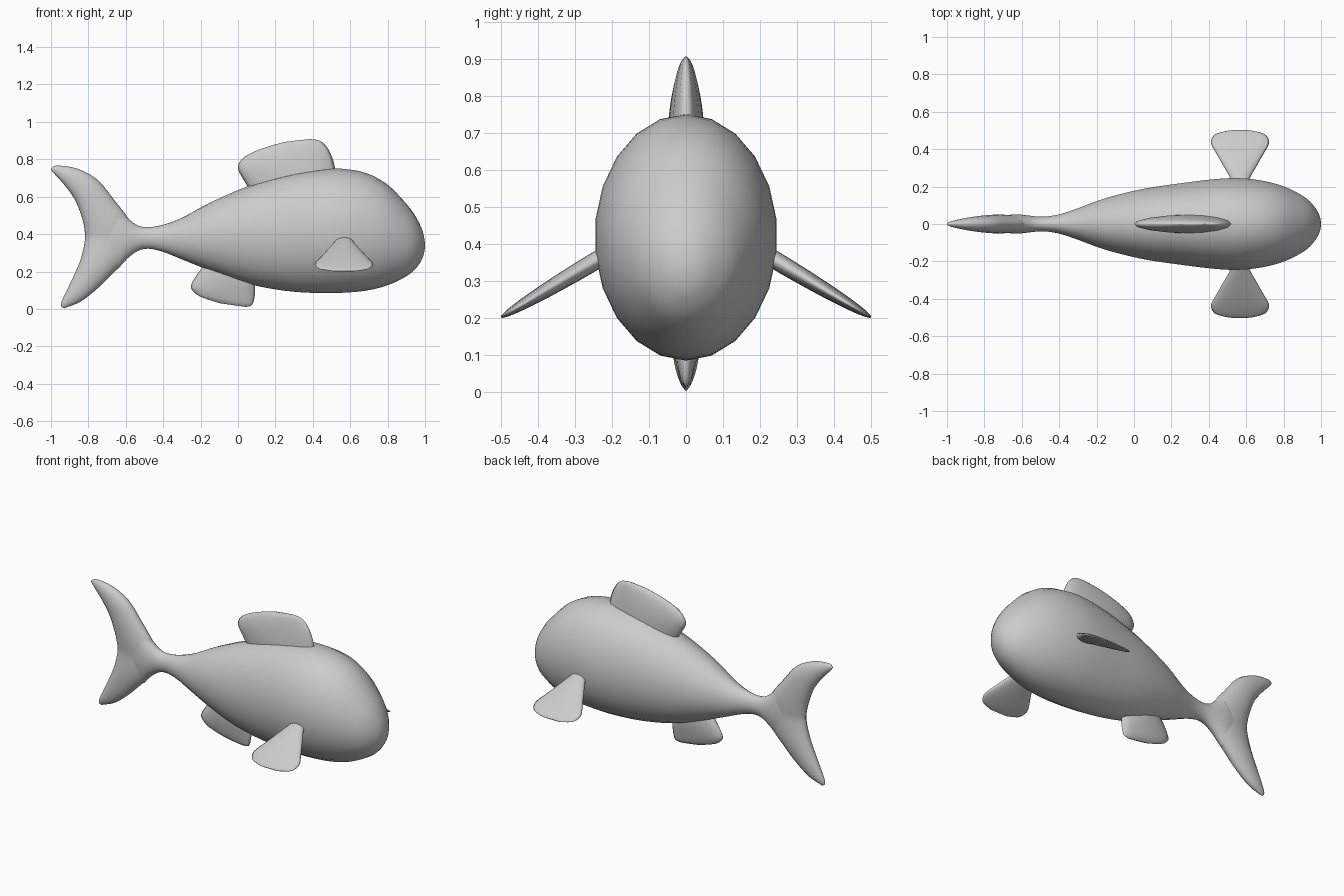
import bpy, bmesh, math
from mathutils import Vector, Matrix


def catmull(a, b, c, d, t):
    return 0.5 * (2*b + (c - a)*t + (2*a - 5*b + 4*c - d)*t*t + (3*b - a - 3*c + d)*t**3)


def loft(name, sections, sides=20, steps=3, frame=None):
    """Smooth loft of elliptical sections (x1, z1, x2, z2, half thickness in y)."""
    frame = frame or Matrix.Identity(4)
    rows = []
    for i in range(len(sections) - 1):
        quad = [sections[max(0, min(len(sections) - 1, i + k))] for k in (-1, 0, 1, 2)]
        for s in range(steps):
            rows.append([catmull(*v, s / steps) for v in zip(*quad)])
    rows.append(sections[-1])
    bm = bmesh.new()
    rings = []
    for x1, z1, x2, z2, w in rows:
        p, q = Vector((x1, 0, z1)), Vector((x2, 0, z2))
        ring = []
        for k in range(sides):
            a = math.tau * k / sides
            co = (p + q)/2 + (p - q)/2 * math.cos(a) + Vector((0, w * math.sin(a), 0))
            ring.append(bm.verts.new(frame @ co))
        rings.append(ring)
    for r0, r1 in zip(rings, rings[1:]):
        for k in range(sides):
            n = (k + 1) % sides
            bm.faces.new((r0[k], r0[n], r1[n], r1[k]))
    bm.faces.new(rings[0])
    bm.faces.new(rings[-1])
    bmesh.ops.recalc_face_normals(bm, faces=bm.faces)
    me = bpy.data.meshes.new(name)
    bm.to_mesh(me)
    bm.free()
    for f in me.polygons:
        f.use_smooth = True
    ob = bpy.data.objects.new(name, me)
    bpy.context.collection.objects.link(ob)
    return ob


# Body: x, top, bottom, half width; runs on into the middle of the tail
body = [(-0.80, 0.43, 0.34, 0.015), (-0.74, 0.52, 0.25, 0.038), (-0.66, 0.555, 0.205, 0.05),
        (-0.60, 0.495, 0.262, 0.05), (-0.54, 0.448, 0.308, 0.043), (-0.48, 0.437, 0.322, 0.04),
        (-0.40, 0.45, 0.305, 0.052), (-0.30, 0.487, 0.265, 0.085), (-0.15, 0.568, 0.205, 0.14),
        (0.05, 0.655, 0.135, 0.19), (0.25, 0.717, 0.097, 0.22), (0.42, 0.746, 0.085, 0.241),
        (0.55, 0.75, 0.086, 0.248), (0.68, 0.728, 0.097, 0.235), (0.79, 0.672, 0.123, 0.207),
        (0.88, 0.585, 0.163, 0.165), (0.94, 0.51, 0.205, 0.123), (0.98, 0.435, 0.258, 0.07),
        (0.995, 0.385, 0.30, 0.035), (1.0, 0.345, 0.335, 0.003)]
loft("body", [(x, t, x, b, w) for x, t, b, w in body], 22)

# Forked tail: leading and trailing edge points from upper to lower tip
loft("tail_fin", [
    (-0.985, 0.763, -0.998, 0.752, 0.004), (-0.955, 0.766, -0.993, 0.735, 0.015),
    (-0.86, 0.75, -0.93, 0.665, 0.033), (-0.75, 0.69, -0.87, 0.58, 0.045),
    (-0.66, 0.58, -0.832, 0.48, 0.05), (-0.58, 0.475, -0.82, 0.42, 0.05),
    (-0.54, 0.38, -0.818, 0.38, 0.047),
    (-0.58, 0.285, -0.825, 0.33, 0.05), (-0.66, 0.20, -0.843, 0.26, 0.05),
    (-0.75, 0.11, -0.877, 0.18, 0.042), (-0.84, 0.04, -0.915, 0.10, 0.03),
    (-0.91, 0.011, -0.945, 0.035, 0.014), (-0.93, 0.003, -0.945, 0.012, 0.004)], 16)

# Dorsal fin
loft("dorsal_fin", [
    (0.08, 0.61, 0.54, 0.65, 0.05), (0.03, 0.69, 0.522, 0.74, 0.049),
    (0.0, 0.75, 0.507, 0.80, 0.043), (0.02, 0.80, 0.485, 0.85, 0.034),
    (0.08, 0.838, 0.455, 0.887, 0.024), (0.16, 0.868, 0.425, 0.903, 0.015),
    (0.25, 0.893, 0.38, 0.908, 0.004)], 16)

# Anal fin
loft("anal_fin", [
    (-0.16, 0.26, 0.09, 0.19, 0.045), (-0.215, 0.19, 0.092, 0.11, 0.04),
    (-0.25, 0.13, 0.088, 0.06, 0.03), (-0.243, 0.098, 0.08, 0.03, 0.022),
    (-0.20, 0.065, 0.068, 0.016, 0.014), (-0.10, 0.031, 0.04, 0.011, 0.004)], 16)

# Pectoral fins: fan outline (distance along fin, half width, half thickness)
fan = [(-0.08, 0.03, 0.02), (0.0, 0.05, 0.024), (0.08, 0.088, 0.023), (0.16, 0.127, 0.02),
       (0.22, 0.155, 0.016), (0.26, 0.148, 0.012), (0.285, 0.122, 0.008), (0.303, 0.06, 0.003)]
for side, label in ((-1, "right"), (1, "left")):
    along = Vector((0, side * 0.26, -0.155)).normalized()
    across = Vector((1, 0, 0))
    normal = along.cross(across)
    frame = Matrix((across, normal, along)).transposed().to_4x4()
    frame.translation = (0.567, side * 0.24, 0.357)
    loft("pectoral_fin_" + label, [(-h, d, h, d, w) for d, h, w in fan], 16, frame=frame)
